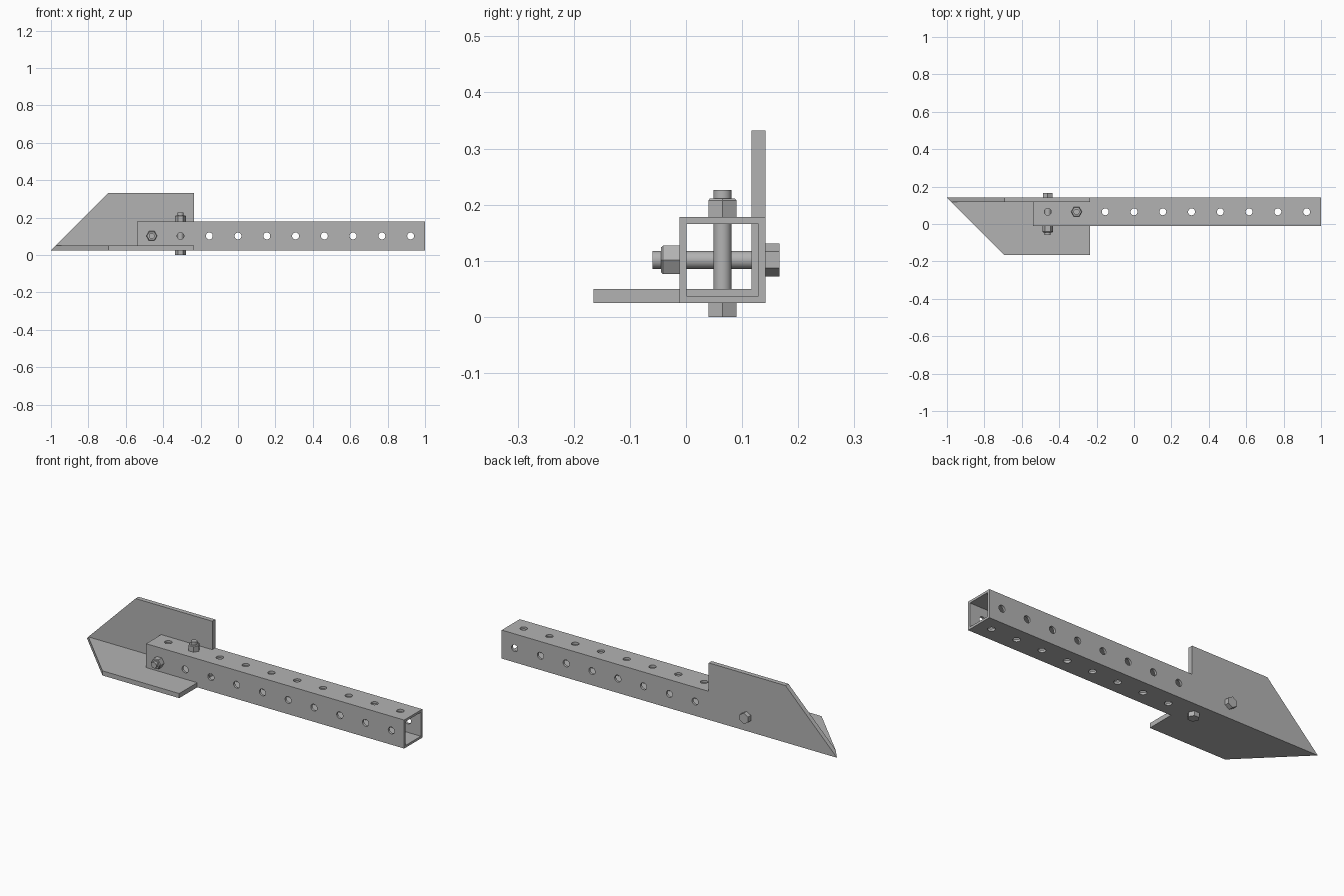
import bpy, bmesh, math
from mathutils import Matrix, Vector

cube = bpy.data.objects.get("Cube")
if cube:
    bpy.data.objects.remove(cube, do_unlink=True)

steel = bpy.data.materials.new("grey steel")
steel.use_nodes = True
GREY = (0.45, 0.45, 0.45, 1)
steel.diffuse_color = GREY
steel.node_tree.nodes["Principled BSDF"].inputs["Base Color"].default_value = GREY

# Shared dimensions
CY, CZ = 0.065, 0.1015           # tube axis
HALF, WALL = 0.0768, 0.0125      # tube half width and wall
BACK, BASE = CY + HALF, CZ - HALF
TUBE_X0, TUBE_X1 = -0.54, 1.0
PLATE = 0.025                    # angle plate thickness
LEG = 0.307                      # angle leg length
ANGLE_X1 = -0.235
PITCH = 0.1538
HOLES = [0.923 - PITCH * i for i in range(10)]
ALONG_Y = Matrix.Rotation(math.radians(90), 4, 'X')   # local z becomes -y


def make_object(name, bm):
    bmesh.ops.recalc_face_normals(bm, faces=bm.faces)
    mesh = bpy.data.meshes.new(name)
    bm.to_mesh(mesh)
    bm.free()
    mesh.materials.append(steel)
    obj = bpy.data.objects.new(name, mesh)
    bpy.context.collection.objects.link(obj)
    return obj


def add_cylinder(bm, sides, r0, r1, z0, z1, matrix, turn=0):
    move = Matrix.Translation((0, 0, (z0 + z1) / 2))
    spin = Matrix.Rotation(math.radians(turn), 4, 'Z')
    bmesh.ops.create_cone(bm, cap_ends=True, segments=sides, radius1=r0, radius2=r1,
                          depth=z1 - z0, matrix=matrix @ move @ spin)


def smooth(obj):
    bpy.ops.object.select_all(action='DESELECT')
    obj.select_set(True)
    bpy.context.view_layer.objects.active = obj
    bpy.ops.object.shade_smooth_by_angle(angle=math.radians(30))


# Square tube, open at both ends
def square_ring(bm, x, half):
    return [bm.verts.new((x, CY + a * half, CZ + b * half))
            for a, b in ((-1, -1), (1, -1), (1, 1), (-1, 1))]


bm = bmesh.new()
rings = [square_ring(bm, x, h) for x, h in ((TUBE_X0, HALF), (TUBE_X1, HALF),
                                           (TUBE_X1, HALF - WALL), (TUBE_X0, HALF - WALL))]
for k in range(4):
    a, b = rings[k], rings[(k + 1) % 4]
    for i in range(4):
        j = (i + 1) % 4
        bm.faces.new((a[i], a[j], b[j], b[i]))
tube = make_object("square_tube", bm)

# Row of holes through both pairs of walls
cutters = []
for name, turn in (("side_hole_cutter", ALONG_Y), ("top_hole_cutter", Matrix())):
    bm = bmesh.new()
    for x in HOLES:
        add_cylinder(bm, 24, 0.0185, 0.0185, -0.12, 0.12,
                     Matrix.Translation((x, CY, CZ)) @ turn)
    cutter = make_object(name, bm)
    cutter.hide_render = True
    cutters.append(cutter)
    cut = tube.modifiers.new(name, 'BOOLEAN')
    cut.operation, cut.solver, cut.object = 'DIFFERENCE', 'EXACT', cutter
graph = bpy.context.evaluated_depsgraph_get()
drilled = bpy.data.meshes.new_from_object(tube.evaluated_get(graph))
tube.modifiers.clear()
tube.data = drilled
for cutter in cutters:
    bpy.data.objects.remove(cutter, do_unlink=True)
smooth(tube)

# L-shaped angle plate with both legs cut at 45 degrees to one point
profile = [(0, 0), (0, LEG), (PLATE, LEG), (PLATE, PLATE), (LEG, PLATE), (LEG, 0)]
bm = bmesh.new()
tip = [bm.verts.new((-1 + max(d, h), BACK - d, BASE + h)) for d, h in profile]
end = [bm.verts.new((ANGLE_X1, BACK - d, BASE + h)) for d, h in profile]
for i in range(6):
    j = (i + 1) % 6
    bm.faces.new((tip[i], tip[j], end[j], end[i]))
bm.faces.new(tip[:4])
bm.faces.new((tip[0], tip[3], tip[4], tip[5]))
bm.faces.new(end)
make_object("angle_point", bm)


# Bolts: local z runs from the head to the nut, zero on the tube axis
def bolt(name, matrix, head_turn):
    corner = 0.0292
    nut_top = HALF + 0.033
    bm = bmesh.new()
    add_cylinder(bm, 6, corner, corner, -HALF - 0.0245, -HALF, matrix, head_turn)
    make_object(name + "_head", bm)
    bm = bmesh.new()
    add_cylinder(bm, 32, 0.016, 0.016, -HALF - 0.005, HALF + 0.048, matrix)
    smooth(make_object(name + "_shaft", bm))
    bm = bmesh.new()
    add_cylinder(bm, 6, corner, corner, HALF, nut_top - 0.004, matrix, 30)
    add_cylinder(bm, 6, corner, 0.0255, nut_top - 0.004, nut_top, matrix, 30)
    make_object(name + "_nut", bm)


bolt("upright_bolt", Matrix.Translation((HOLES[8], CY, CZ)), 30)
bolt("cross_bolt", Matrix.Translation((HOLES[9], CY, CZ)) @ ALONG_Y, 0)
